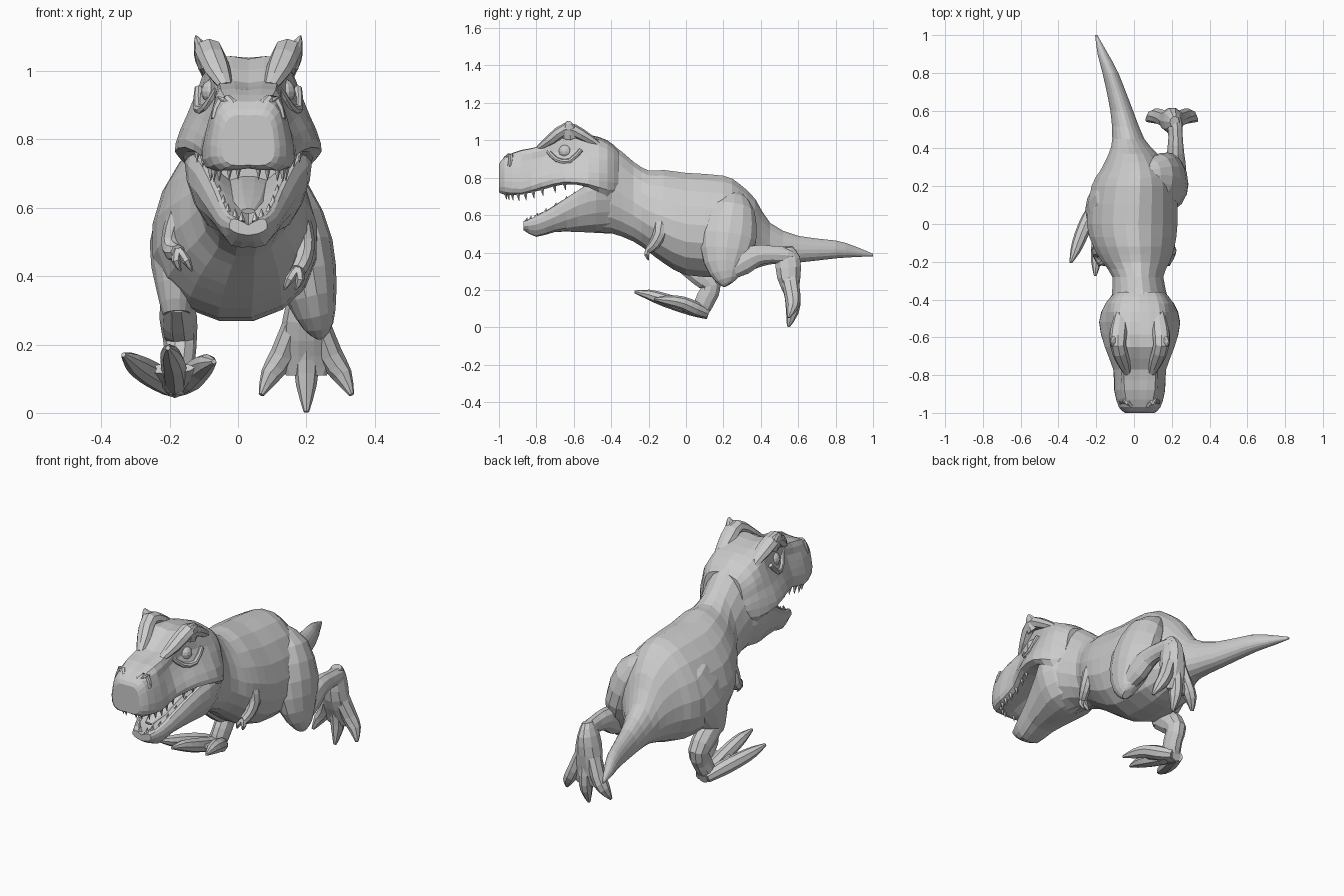
import bpy, bmesh
from math import cos, sin, pi
from mathutils import Vector

CX = 0.03  # head centre line


def smooth(rows, n):
    """Catmull-Rom resampling of rows of numbers."""
    out = []
    for i in range(len(rows) - 1):
        a, b, c, d = (rows[max(i - 1, 0)], rows[i], rows[i + 1], rows[min(i + 2, len(rows) - 1)])
        for k in range(n):
            t = k / n
            out.append([q + .5 * t * (r - p + t * (2*p - 5*q + 4*r - s + t * (3*(q - r) + s - p)))
                        for p, q, r, s in zip(a, b, c, d)])
    return out + [list(rows[-1])]


def skin(bm, rings):
    vs = [[bm.verts.new(p) for p in ring] for ring in rings]
    n = len(vs[0])
    for a, b in zip(vs, vs[1:]):
        for i in range(n):
            bm.faces.new((a[i], a[(i + 1) % n], b[(i + 1) % n], b[i]))
    bm.faces.new(vs[0])
    bm.faces.new(vs[-1])


def make(name, *ring_sets):
    bm = bmesh.new()
    for rings in ring_sets:
        skin(bm, rings)
    bmesh.ops.recalc_face_normals(bm, faces=bm.faces)
    me = bpy.data.meshes.new(name)
    bm.to_mesh(me)
    bm.free()
    ob = bpy.data.objects.new(name, me)
    bpy.context.collection.objects.link(ob)
    return ob


def tube(path, sides=10, n=2):
    """Rings along x, y, z with a half width (towards x) and a half depth."""
    rows = smooth(path, n)
    pts = [Vector(r[:3]) for r in rows]
    rings = []
    for i, r in enumerate(rows):
        t = (pts[min(i + 1, len(pts) - 1)] - pts[max(i - 1, 0)]).normalized()
        u = Vector((1, 0, 0))
        u = (u - t * u.dot(t)).normalized()
        v = t.cross(u)
        rings.append([pts[i] + u * r[3] * cos(2*pi*k/sides) + v * r[4] * sin(2*pi*k/sides)
                      for k in range(sides)])
    return rings


def profile_loft(stations):
    """Each station: y, then a half outline (dx, z) from top to bottom."""
    rings = []
    for r in smooth(stations, 2):
        half = smooth(list(zip(r[1::2], r[2::2])), 2)
        rings.append([(CX + x, r[0], z) for x, z in half] +
                     [(CX - x, r[0], z) for x, z in half[-2:0:-1]])
    return rings


# body, neck and tail: y, centre x, top, bottom, half width
body = [(1, -.2, .393, .38, .006), (.9, -.165, .435, .375, .028), (.8, -.125, .465, .368, .042),
        (.6, -.065, .49, .345, .06), (.45, -.03, .56, .335, .085), (.37, -.005, .69, .31, .13),
        (.28, .005, .775, .285, .185), (.2, 0, .815, .265, .225), (0, -.01, .83, .275, .24),
        (-.12, 0, .845, .34, .215), (-.2, .01, .842, .4, .18), (-.28, .02, .888, .455, .135),
        (-.4, CX, .985, .5, .15), (-.5, CX, .99, .51, .14), (-.55, CX, .93, .56, .09)]
rings = []
for y, x, top, bot, w in smooth(body, 2):
    ring = []
    for k in range(18):
        c, s = cos(2*pi*k/18), sin(2*pi*k/18)
        ring.append((x + w * c * (1 - .18 * s), y, (top + bot) / 2 + (top - bot) / 2 * s))
    rings.append(ring)
make("body_and_tail", rings)

# skull with upper jaw
make("skull", profile_loft([
    (-1, 0, .87, .04, .87, .065, .85, .075, .80, .075, .75, .05, .725, 0, .725),
    (-.97, 0, .91, .06, .91, .09, .88, .105, .82, .11, .75, .08, .71, 0, .715),
    (-.88, 0, .945, .08, .945, .105, .89, .125, .82, .135, .74, .10, .71, 0, .735),
    (-.77, 0, .965, .085, .97, .095, .91, .12, .84, .14, .775, .11, .735, 0, .76),
    (-.65, 0, 1.035, .10, 1.04, .115, .95, .15, .87, .185, .80, .16, .765, 0, .78),
    (-.52, 0, 1.03, .11, 1.02, .15, .94, .18, .87, .212, .79, .19, .75, 0, .76),
    (-.42, 0, 1.0, .10, .98, .15, .92, .165, .86, .18, .78, .16, .7, 0, .7),
    (-.36, 0, .95, .08, .93, .11, .88, .12, .82, .13, .77, .1, .72, 0, .72)]))

# lower jaw with hollow floor
make("lower_jaw", profile_loft([
    (-.87, 0, .55, .03, .565, .05, .565, .055, .54, .03, .525, 0, .52),
    (-.80, 0, .555, .05, .59, .075, .59, .085, .55, .05, .49, 0, .485),
    (-.70, 0, .60, .07, .645, .10, .65, .115, .59, .07, .52, 0, .51),
    (-.58, 0, .63, .10, .71, .14, .73, .155, .65, .10, .54, 0, .51),
    (-.48, 0, .64, .13, .76, .18, .78, .18, .68, .12, .55, 0, .505),
    (-.38, 0, .64, .10, .74, .13, .75, .14, .68, .10, .56, 0, .5)]))
make("tongue", tube([(CX, -.48, .68, .07, .03), (CX, -.6, .655, .06, .022),
                     (CX, -.72, .62, .045, .015), (CX, -.81, .59, .02, .008)]))

# teeth along both jaws
upper = smooth([(.03, -.965, .725), (.085, -.93, .72), (.11, -.86, .72), (.115, -.77, .745),
                (.15, -.65, .775)], 2)
lower = smooth([(.02, -.855, .56), (.06, -.80, .585), (.085, -.70, .64), (.12, -.60, .70)], 2)
teeth = []
for s in (-1, 1):
    for line, h in ((upper, -.042), (lower, .028)):
        for x, y, z in line:
            teeth.append(tube([(CX + s*x, y, z, .012, .012),
                               (CX + s*x, y + .006, z + h, .001, .001)], 5, 1))
make("teeth", *teeth)

# paired face details
for s, side in ((-1, "right"), (1, "left")):
    def face(pts):
        return tube([(CX + s*x, y, z, a, b) for x, y, z, a, b in pts], 8)
    make(side + "_brow", face([(.065, -.79, .955, .02, .015), (.09, -.72, 1.005, .038, .03),
                               (.115, -.64, 1.06, .042, .035), (.11, -.56, 1.03, .045, .032),
                               (.10, -.47, .975, .03, .02)]))
    make(side + "_brow_tip", face([(.11, -.62, 1.03, .045, .05), (.14, -.625, 1.07, .022, .035),
                                   (.153, -.63, 1.103, .003, .008)]))
    make(side + "_eyelid", face([(.09, -.74, .945, .012, .012), (.12, -.69, .895, .016, .014),
                                 (.145, -.62, .89, .016, .014), (.145, -.56, .95, .012, .012)]))
    make(side + "_nose_ridge", face([(.03, -.985, .85, .01, .01), (.045, -.96, .905, .016, .014),
                                     (.08, -.935, .915, .016, .014), (.10, -.945, .86, .01, .01)]))
    bpy.ops.mesh.primitive_uv_sphere_add(segments=12, ring_count=8, radius=.038,
                                         location=(CX + s*.1, -.645, .94))
    bpy.context.object.name = side + "_eye"

    # small arm with two claws; the right one is held higher
    up = .055 if s < 0 else 0
    arm = [(.13, -.11, .62, .04, .05), (.175, -.13, .57, .035, .045), (.195, -.14, .5, .03, .036),
           (.19, -.17, .445 + up/2, .026, .03), (.175, -.2, .415 + up, .024, .022)]
    parts = [tube([(s*x, y, z, a, b) for x, y, z, a, b in arm], 8)]
    for dx in (-.02, .012):
        parts.append(tube([(s*.175, -.2, .42 + up, .014, .016),
                           (s*(.17 + dx), -.21, .39 + up, .013, .015),
                           (s*(.155 + dx), -.2, .36 + up, .003, .003)], 6))
    make(side + "_arm", *parts)

# trailing leg
make("left_thigh", tube([(.07, .26, .71, .03, .05), (.13, .25, .63, .085, .12),
                         (.18, .225, .48, .1, .155), (.215, .21, .34, .075, .115),
                         (.235, .22, .255, .045, .06), (.24, .23, .23, .02, .03)], 14))
make("left_shin", tube([(.235, .2, .28, .04, .04), (.225, .3, .345, .05, .07),
                        (.22, .38, .385, .045, .058), (.22, .46, .39, .038, .048),
                        (.215, .54, .385, .04, .045), (.21, .575, .38, .03, .03)]))
foot = [tube([(.215, .54, .43, .025, .03), (.205, .545, .37, .048, .068),
              (.2, .55, .27, .07, .066), (.2, .565, .17, .075, .036), (.2, .57, .11, .06, .015)])]
for d in (-1, 0, 1):
    z = .05 * abs(d)
    foot.append(tube([(.2 + .02*d, .545, .31, .03, .05), (.2 + .07*d, .57, .16 + z*.2, .036, .042),
                      (.2 + .105*d, .568, .08 + z*.6, .03, .034),
                      (.2 + .132*d, .547, .003 + z, .008, .008)], 8))
make("left_foot", *foot)

# leading leg
make("right_thigh", tube([(-.06, .2, .71, .03, .05), (-.12, .14, .63, .09, .12),
                          (-.16, .07, .48, .1, .14), (-.18, .02, .36, .06, .09),
                          (-.18, 0, .29, .04, .04)], 14))
make("right_shin", tube([(-.18, 0, .34, .045, .06), (-.175, .08, .28, .055, .065),
                         (-.17, .135, .22, .05, .055), (-.17, .11, .16, .045, .055),
                         (-.18, .085, .1, .045, .05), (-.185, .09, .06, .035, .03)]))
toes = [((-.185, .12, .07), (-.185, .03, .1), (-.19, -.11, .145), (-.2, -.2, .175), (-.205, -.275, .19)),
        ((-.2, .11, .075), (-.24, .03, .105), (-.28, -.06, .13), (-.31, -.14, .15), (-.335, -.205, .17)),
        ((-.17, .11, .075), (-.14, .05, .1), (-.11, -.02, .13), (-.09, -.1, .145), (-.07, -.17, .15))]
size = (.028, .038, .036, .027, .007)
web = tube([(-.185, .11, .07, .04, .025), (-.19, .03, .1, .07, .03), (-.2, -.06, .13, .075, .015)])
make("right_foot", web, *[tube([(*p, r, r) for p, r in zip(t, size)], 8) for t in toes])
